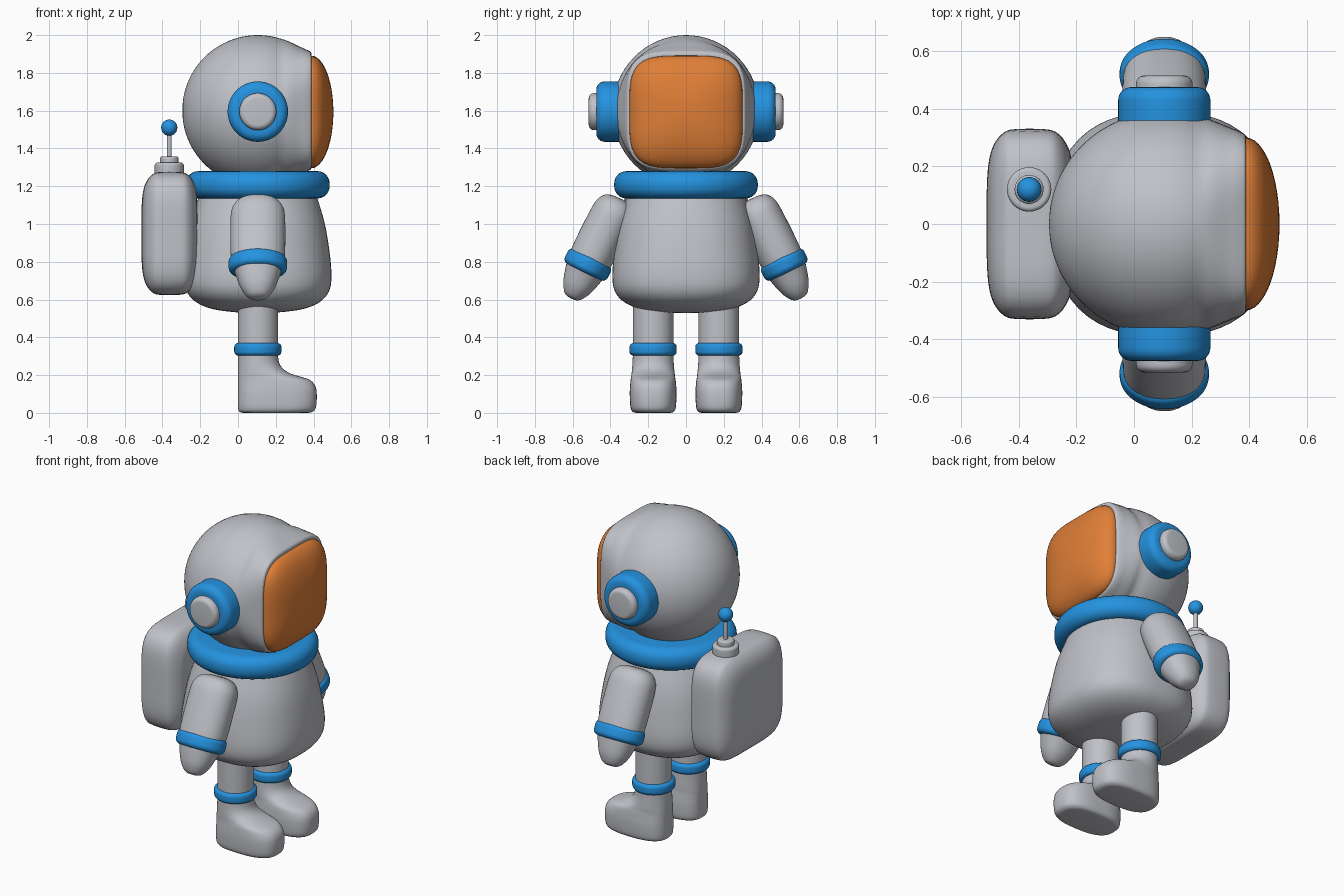
import bpy, bmesh, math
from mathutils import Matrix, Vector

if "Cube" in bpy.data.objects:
    bpy.data.objects.remove(bpy.data.objects["Cube"])


def material(name, rgb):
    m = bpy.data.materials.new(name)
    m.diffuse_color = (*rgb, 1)
    m.use_nodes = True
    m.node_tree.nodes["Principled BSDF"].inputs["Base Color"].default_value = m.diffuse_color
    return m


GREY = material("suit grey", (0.53, 0.54, 0.58))
BLUE = material("trim blue", (0.018, 0.29, 0.74))
ORANGE = material("visor orange", (0.74, 0.21, 0.038))
SEG = 64


def smooth_rows(rows, n=4):
    """Catmull-Rom interpolation between section rows."""
    out = []
    for i in range(len(rows) - 1):
        p0, p1, p2, p3 = (Vector(rows[max(0, min(len(rows) - 1, i + k))]) for k in (-1, 0, 1, 2))
        for j in range(n):
            t = j / n
            out.append(0.5 * (2 * p1 + (p2 - p0) * t + (2 * p0 - 5 * p1 + 4 * p2 - p3) * t * t
                              + (3 * p1 - p0 - 3 * p2 + p3) * t ** 3))
    return out + [Vector(rows[-1])]


def loft(name, mat, rows, matrix=Matrix(), smooth=True):
    """Superellipse sections (z, centre x, half x, half y, exponent) skinned along local z."""
    rows = smooth_rows(rows) if smooth else rows
    bm = bmesh.new()
    rings = []
    for z, cx, a, b, p in rows:
        a, b = max(a, 0.002), max(b, 0.002)
        ring = []
        for i in range(SEG):
            c, s = math.cos(math.tau * i / SEG), math.sin(math.tau * i / SEG)
            # even spread around the outline, stretched to the section size
            r = (abs(c) ** p + abs(s) ** p) ** (-1 / p)
            ring.append(bm.verts.new((cx + a * r * c, b * r * s, z)))
        rings.append(ring)
    for lo, hi in zip(rings, rings[1:]):
        for i in range(SEG):
            j = (i + 1) % SEG
            bm.faces.new((lo[i], lo[j], hi[j], hi[i]))
    bm.faces.new(rings[0][::-1])
    bm.faces.new(rings[-1])
    bm.transform(matrix)
    bmesh.ops.recalc_face_normals(bm, faces=bm.faces)
    me = bpy.data.meshes.new(name)
    bm.to_mesh(me)
    bm.free()
    me.materials.append(mat)
    me.shade_smooth()
    me.set_sharp_from_angle(angle=math.radians(40))
    ob = bpy.data.objects.new(name, me)
    bpy.context.collection.objects.link(ob)
    return ob


def disc(name, mat, a, b, z0, z1, bevel, matrix=Matrix()):
    """Round-edged elliptical disc."""
    rows = []
    for k in range(7):
        t = math.pi / 2 * k / 6
        d = bevel * (1 - math.sin(t))
        rows.append((z0 + bevel * (1 - math.cos(t)), 0, a - d, b - d, 2))
    rows += [(z0 + z1 - r[0], *r[1:]) for r in reversed(rows)]
    loft(name, mat, rows, matrix, smooth=False)


def move(x, y, z):
    return Matrix.Translation((x, y, z))


CX = 0.105
# local z -> world x, local x -> world y, local y -> world z
ALONG_X = Matrix(((0, 0, 1, 0), (1, 0, 0, 0), (0, 1, 0, 0), (0, 0, 0, 1)))

# Helmet: sphere that turns into a rounded-square rim at the front
rows = []
for k in range(13):
    t = math.radians(180 - 9 * k)
    rows.append((CX + 0.4 * math.cos(t), 0, 0.39 * math.sin(t), 0.4 * math.sin(t), 2))
rows += [(0.27, 0, 0.36, 0.366, 2.3), (0.325, 0, 0.338, 0.34, 2.9), (0.365, 0, 0.322, 0.322, 3.6),
         (0.387, 0, 0.308, 0.308, 4), (0.388, 0, 0.28, 0.28, 4)]
loft("helmet", GREY, rows, move(0, 0, 1.6) @ ALONG_X)

# Visor dome
rows = [(0.35, 0, 0.29, 0.288, 4)]
for k in range(13):
    t = math.pi / 2 * k / 12
    r = math.cos(t)
    rows.append((0.388 + 0.117 * math.sin(t), 0, 0.3 * r, 0.298 * r, 2 + 2 * r))
loft("visor", ORANGE, rows, move(0, 0, 1.593) @ ALONG_X, smooth=False)

# Collar and body
disc("collar", BLUE, 0.38, 0.38, 1.135, 1.28, 0.065, move(CX, 0, 0))
loft("body", GREY, [(z, 0, r, r, p) for z, r, p in (
    (0.528, 0.0, 2.2), (0.533, 0.12, 2.2), (0.55, 0.24, 2.3), (0.585, 0.325, 2.4), (0.64, 0.375, 2.5),
    (0.72, 0.39, 2.5), (0.85, 0.38, 2.4), (1.0, 0.355, 2.3), (1.13, 0.317, 2.1), (1.2, 0.29, 2))],
    move(CX, 0, 0))

# Paired parts, built on the +y side and mirrored
for side, tag in ((1, "left"), (-1, "right")):
    flip = Matrix.Diagonal((1, side, 1, 1))
    # Ear pieces
    ear = flip @ move(CX, 0, 1.595) @ Matrix.Rotation(-math.pi / 2, 4, "X")
    disc(tag + "_ear_ring", BLUE, 0.16, 0.16, 0.3, 0.475, 0.045, ear)
    disc(tag + "_ear_cap", GREY, 0.098, 0.098, 0.4, 0.515, 0.028, ear)
    # Arm with mitten hand
    arm = flip @ move(CX, 0.52, 0.785) @ Matrix.Rotation(math.radians(26), 4, "X")
    loft(tag + "_arm", GREY, [(s, 0, a, b, 2.2) for s, a, b in (
        (-0.2, 0.0, 0.0), (-0.196, 0.035, 0.03), (-0.178, 0.062, 0.053), (-0.13, 0.092, 0.08),
        (-0.05, 0.12, 0.103), (0.0, 0.138, 0.112), (0.1, 0.145, 0.117), (0.28, 0.144, 0.114),
        (0.34, 0.13, 0.103), (0.375, 0.098, 0.078), (0.388, 0.05, 0.04), (0.39, 0.0, 0.0))], arm)
    disc(tag + "_wrist_band", BLUE, 0.155, 0.126, -0.045, 0.045, 0.03, arm)
    # Leg and boot: heel stays at x = 0, the toe reaches forward
    leg = flip @ move(0, 0.174, 0)
    loft(tag + "_leg", GREY, [(z, (x0 + x1) / 2, (x1 - x0) / 2, b, p) for z, x0, x1, b, p in (
        (0.0, 0.03, 0.37, 0.09, 2.6), (0.006, 0.008, 0.395, 0.108, 2.7), (0.03, 0.0, 0.413, 0.12, 2.8),
        (0.1, 0.0, 0.417, 0.124, 2.8), (0.145, 0.0, 0.408, 0.122, 2.7), (0.175, 0.0, 0.38, 0.119, 2.6),
        (0.192, 0.0, 0.33, 0.116, 2.5), (0.21, 0.0, 0.275, 0.114, 2.3), (0.24, 0.0, 0.232, 0.111, 2.1),
        (0.29, 0.0, 0.213, 0.108, 2), (0.4, 0.0, 0.212, 0.107, 2), (0.62, 0.0, 0.212, 0.107, 2))], leg)
    disc(tag + "_ankle_band", BLUE, 0.125, 0.125, 0.303, 0.37, 0.022, leg @ move(CX, 0, 0))

# Backpack
loft("backpack", GREY, [(x, 0, b, b - 0.004, p) for x, b, p in (
    (-0.512, 0.004, 3.5), (-0.511, 0.12, 3.5), (-0.505, 0.21, 4), (-0.488, 0.273, 4.5), (-0.455, 0.315, 5),
    (-0.415, 0.329, 5), (-0.31, 0.329, 5), (-0.265, 0.315, 5), (-0.232, 0.273, 4.5), (-0.217, 0.21, 4),
    (-0.213, 0.004, 3.5))], move(0, 0, 0.95) @ ALONG_X)

# Antenna
mast = move(-0.364, 0.12, 0)
disc("antenna_base", GREY, 0.077, 0.077, 1.25, 1.325, 0.015, mast)
disc("antenna_socket", GREY, 0.05, 0.05, 1.3, 1.357, 0.012, mast)
disc("antenna_rod", GREY, 0.013, 0.013, 1.34, 1.5, 0.002, mast)
disc("antenna_ball", BLUE, 0.043, 0.043, 1.467, 1.553, 0.0425, mast)
